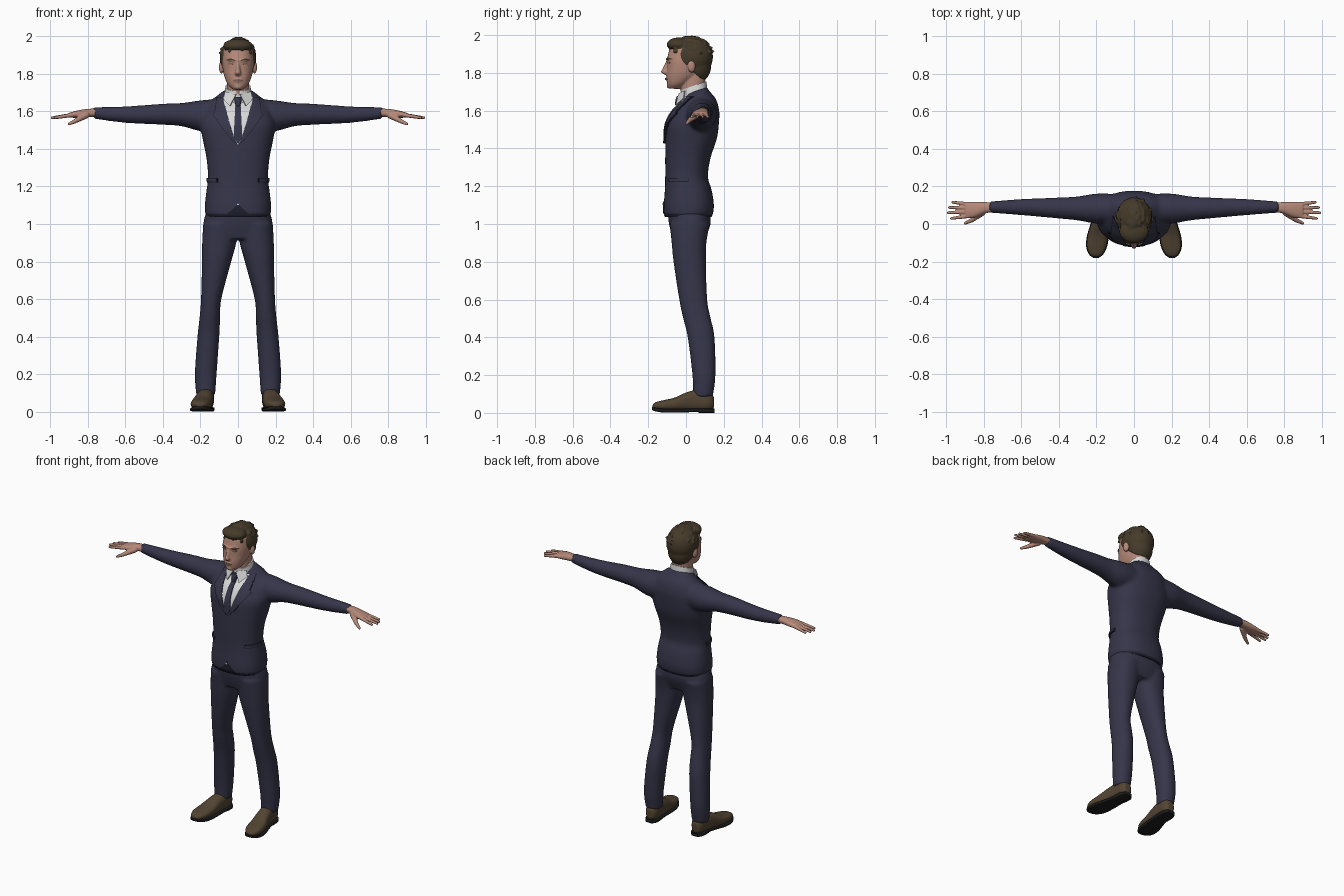
import bpy, bmesh, math, random
from mathutils import Vector, Matrix
from mathutils.bvhtree import BVHTree

random.seed(4)
if "Cube" in bpy.data.objects:
    bpy.data.objects.remove(bpy.data.objects["Cube"])


def material(name, *rgb):
    m = bpy.data.materials.new(name)
    m.use_nodes = True
    m.diffuse_color = (*rgb, 1)
    m.node_tree.nodes["Principled BSDF"].inputs["Base Color"].default_value = (*rgb, 1)
    return m


NAVY = material("navy cloth", .036, .036, .068)
DARK = material("dark navy", .014, .014, .026)
SKIN = material("skin", .46, .25, .19)
SHADE = material("deep skin", .27, .13, .1)
HAIR = material("brown hair", .06, .043, .023)
WHITE = material("white shirt", .68, .69, .68)
SHOE = material("brown leather", .085, .058, .032)
BLACK = material("black rubber", .012, .012, .012)


def loft(bm, rings, axis="z", n=2.2, side=1, seg=36, steps=4):
    """Closed tube; ring = along, centre a, centre b, radius a, radius b, tilt."""
    rings = [Vector(list(r) + [0] * (6 - len(r))) for r in rings]
    path = []
    for i in range(len(rings) - 1):
        p0, p1, p2, p3 = (rings[max(0, min(len(rings) - 1, i + k))] for k in (-1, 0, 1, 2))
        for k in range(steps):
            t = k / steps
            path.append(p1 + (p2 - p0) * (t / 2) + (2 * p0 - 5 * p1 + 4 * p2 - p3) * (t * t / 2)
                        + (3 * p1 - p0 - 3 * p2 + p3) * (t ** 3 / 2))
    path.append(rings[-1])
    loops = []
    for along, ca, cb, ra, rb, tilt in path:
        loop = []
        for j in range(seg):
            ang = 2 * math.pi * j / seg
            c, s = (math.copysign(abs(f(ang)) ** (2 / n), f(ang)) for f in (math.cos, math.sin))
            a, b = ca + ra * c, cb + rb * s
            co = {"z": (a, b, along + tilt * rb * s), "x": (along, a, b), "y": (a, along, b)}[axis]
            loop.append(bm.verts.new((co[0] * side, co[1], co[2])))
        loops.append(loop)
    for lo, hi in zip(loops, loops[1:]):
        for j in range(seg):
            k = (j + 1) % seg
            bm.faces.new((lo[j], lo[k], hi[k], hi[j]))
    bm.faces.new(loops[0])
    bm.faces.new(loops[-1])


def blob(bm, centre, radii, rot=None):
    m = Matrix.Translation(centre) @ (rot or Matrix()) @ Matrix.Diagonal((*radii, 1))
    return bmesh.ops.create_uvsphere(bm, u_segments=24, v_segments=16, radius=1, matrix=m)["verts"]


def finger(bm, a, b, ra, rb, side):
    a, b = (Vector((p[0] * side, p[1], p[2])) for p in (a, b))
    for i in range(13):
        r = ra + (rb - ra) * i / 12
        blob(bm, a.lerp(b, i / 12), (r, r, r))


def finish(name, bm, mat, voxel=0, smooth=0, thick=0):
    """Make the object; with a voxel size, fuse its volumes into one smooth skin."""
    bmesh.ops.recalc_face_normals(bm, faces=bm.faces)
    me = bpy.data.meshes.new(name)
    bm.to_mesh(me)
    bm.free()
    ob = bpy.data.objects.new(name, me)
    bpy.context.collection.objects.link(ob)
    if voxel:
        mod = ob.modifiers.new("fuse", "REMESH")
        mod.mode, mod.voxel_size = "VOXEL", voxel
        mod = ob.modifiers.new("soften", "SMOOTH")
        mod.factor, mod.iterations = .5, smooth
    if thick:
        mod = ob.modifiers.new("thickness", "SOLIDIFY")
        mod.thickness, mod.offset = thick, 0
    if ob.modifiers:
        dg = bpy.context.evaluated_depsgraph_get()
        ob.data = bpy.data.meshes.new_from_object(ob.evaluated_get(dg))
        ob.modifiers.clear()
    ob.data.materials.clear()
    ob.data.materials.append(mat)
    bpy.ops.object.select_all(action="DESELECT")
    ob.select_set(True)
    bpy.context.view_layer.objects.active = ob
    bpy.ops.object.shade_smooth_by_angle(angle=math.radians(50))
    return ob


def surface(ob):
    return BVHTree.FromPolygons([v.co for v in ob.data.vertices], [p.vertices for p in ob.data.polygons])


def patch(name, mat, tree, f, lift=.004, nu=8, nv=16, polar=False):
    """Thin plate laid on a surface; f(u, v) gives x (or an angle) and z."""
    bm = bmesh.new()
    rows = []
    for j in range(nv + 1):
        row = []
        for i in range(nu + 1):
            x, z = f(i / nu, j / nv)
            start, way = Vector((x, -1, z)), Vector((0, 1, 0))
            if polar:
                way = Vector((-math.sin(x), math.cos(x), 0))
                start = Vector((0, .02, z)) - way
            hit = tree.ray_cast(start, way)
            if hit[0] is None:
                hit = tree.find_nearest(Vector((x, 0, z)))
            row.append(bm.verts.new(hit[0] - way * lift))
        rows.append(row)
    for a, b in zip(rows, rows[1:]):
        for i in range(nu):
            bm.faces.new((a[i], a[i + 1], b[i + 1], b[i]))
    bmesh.ops.remove_doubles(bm, verts=bm.verts, dist=.0002)
    return finish(name, bm, mat, thick=.005)


# Jacket: torso and sleeves fused
bm = bmesh.new()
loft(bm, [(1.045, 0, .012, .174, .13), (1.1, 0, .015, .177, .133), (1.18, 0, .012, .168, .124),
          (1.25, 0, .003, .16, .113), (1.35, 0, .01, .168, .12), (1.45, 0, .027, .188, .136),
          (1.53, 0, .036, .2, .138), (1.6, 0, .055, .18, .121), (1.65, 0, .065, .15, .092, .15),
          (1.685, 0, .056, .105, .066, .3), (1.705, 0, .053, .08, .06, .35)], n=2.35)
for s in (1, -1):
    loft(bm, [(.08, .08, 1.58, .08, .09), (.2, .082, 1.577, .08, .082), (.3, .083, 1.583, .064, .062),
              (.4, .085, 1.585, .056, .056), (.6, .09, 1.583, .043, .044), (.77, .09, 1.592, .03, .031)], "x", 2, s)
jacket = finish("jacket", bm, NAVY, .01, 5)
cloth = surface(jacket)

# Dark underside of the hem
bm = bmesh.new()
loft(bm, [(1.038, 0, .012, .168, .124), (1.05, 0, .012, .172, .129)], n=2.35)
finish("jacket_hem", bm, DARK)

# Trousers
bm = bmesh.new()
loft(bm, [(.92, 0, .015, .165, .085), (1, 0, .02, .184, .11), (1.07, 0, .015, .168, .112)], n=2.4)
for s in (1, -1):
    loft(bm, [(.085, .172, .09, .05, .052), (.2, .172, .095, .058, .061), (.4, .158, .08, .058, .071),
              (.5, .15, .058, .055, .073), (.6, .143, .038, .054, .074), (.8, .114, .02, .078, .086),
              (.9, .1, .016, .091, .092), (1, .092, .02, .094, .106)], side=s)
finish("trousers", bm, NAVY, .01, 4)

# Shoes with soles and heels
for s, word in ((1, "left"), (-1, "right")):
    bm = bmesh.new()
    loft(bm, [(.148, .17, .055, .022, .03), (.12, .17, .065, .041, .055), (.06, .173, .065, .044, .058),
              (0, .181, .058, .048, .05), (-.06, .192, .045, .055, .036), (-.12, .199, .04, .053, .027),
              (-.16, .202, .037, .036, .02), (-.177, .203, .034, .015, .01)], "y", 2.5, s)
    finish(word + "_shoe", bm, SHOE, .006, 3)
    bm = bmesh.new()
    loft(bm, [(.152, .17, .014, .022, .01), (.12, .17, .014, .044, .01), (.04, .175, .014, .046, .01),
              (-.06, .192, .011, .058, .01), (-.12, .199, .012, .056, .01), (-.162, .202, .018, .038, .01),
              (-.18, .203, .023, .015, .008)], "y", 5, s)
    loft(bm, [(.15, .17, .011, .026, .011), (.12, .17, .011, .043, .011), (.065, .173, .011, .043, .011)], "y", 6, s)
    finish(word + "_sole", bm, BLACK)

# Hands
for s, word in ((1, "left"), (-1, "right")):
    bm = bmesh.new()
    loft(bm, [(.74, .09, 1.593, .024, .021), (.8, .086, 1.592, .031, .022), (.85, .077, 1.586, .042, .02),
              (.9, .075, 1.58, .044, .013)], "x", 2.2, s)
    for y0, x1, y1 in ((.042, .973, .03), (.064, .991, .06), (.086, .984, .088), (.106, .966, .116)):
        finger(bm, (.885, y0, 1.581), (x1, y1, 1.567), .0115, .008, s)
    finger(bm, (.81, .06, 1.58), (.865, .02, 1.55), .018, .012, s)
    finger(bm, (.865, .02, 1.55), (.9, .004, 1.533), .012, .008, s)
    finish(word + "_hand", bm, SKIN, .004, 2)

# Head with neck, nose, brow and ears
bm = bmesh.new()
blob(bm, (0, .03, 1.88), (.086, .104, .103))
loft(bm, [(1.716, 0, -.06, .026, .03), (1.74, 0, -.046, .052, .053), (1.78, 0, -.02, .071, .084),
          (1.82, 0, -.008, .08, .093), (1.87, 0, 0, .084, .1), (1.93, 0, .005, .078, .092)])
loft(bm, [(1.62, 0, .04, .062, .06), (1.7, 0, .036, .06, .064), (1.8, 0, .04, .06, .064)])
loft(bm, [(1.866, 0, -.09, .008, .014), (1.82, 0, -.1, .013, .026), (1.804, 0, -.1, .017, .033),
          (1.79, 0, -.095, .012, .018)])
blob(bm, (0, -.086, 1.872), (.055, .02, .011))
blob(bm, (0, -.092, 1.768), (.028, .017, .014))
blob(bm, (0, -.083, 1.732), (.024, .02, .016))
for s in (1, -1):
    blob(bm, (s * .088, .03, 1.835), (.013, .021, .034), Matrix.Rotation(s * .25, 4, "Z"))
head = finish("head", bm, SKIN, .005, 3)
face = surface(head)


def spot(cx, cz, w, h, bend=0):
    def f(u, v):
        x = 2 * u - 1
        return cx + w * x, cz - bend * x * x + h * (2 * v - 1) * math.sqrt(max(.04, 1 - x * x))
    return f


for s, word in ((1, "left"), (-1, "right")):
    patch(word + "_eyebrow", HAIR, face, spot(s * .04, 1.876, .023, .004, .004), .001, 8, 3)
    patch(word + "_eye", SHADE, face, spot(s * .039, 1.854, .015, .004), .0005, 8, 3)
patch("lips", SHADE, face, spot(0, 1.767, .026, .005, .002), .0005, 8, 3)

# Hair: rounded volumes cut along the hairline, with short tufts
bm = bmesh.new()
blob(bm, (0, .033, 1.885), (.097, .11, .108))
blob(bm, (0, .05, 1.835), (.082, .083, .092))
blob(bm, (0, -.04, 1.95), (.078, .062, .037))
for i in range(70):
    a, e = random.uniform(0, 2 * math.pi), random.uniform(.15, 1.5)
    d = Vector((math.cos(a) * math.cos(e), math.sin(a) * math.cos(e), math.sin(e)))
    p = Vector((0, .025, 1.885)) + Vector((d.x * .092, d.y * .108, d.z * .104))
    blob(bm, p, (.008, .024, .009), Matrix.Rotation(random.uniform(-.7, .7), 4, "Z"))
bmesh.ops.bisect_plane(bm, geom=bm.verts[:] + bm.edges[:] + bm.faces[:], plane_co=(0, 0, 1.838),
                       plane_no=(0, -.85, -1), clear_outer=True)
bmesh.ops.holes_fill(bm, edges=[e for e in bm.edges if e.is_boundary], sides=0)
finish("hair", bm, HAIR, .005, 2)

# Shirt collar band and its two points
bm = bmesh.new()
loft(bm, [(1.66, 0, .043, .079, .07, .35), (1.7, 0, .042, .072, .069, .35), (1.732, 0, .04, .067, .068, .35)])
finish("shirt_collar", bm, WHITE)
for s, word in ((1, "left"), (-1, "right")):
    bm = bmesh.new()
    bm.faces.new([bm.verts.new((s * x, y, z)) for x, y, z in
                  ((.01, -.036, 1.69), (.068, -.006, 1.705), (.078, -.012, 1.665), (.043, -.053, 1.628))])
    finish(word + "_collar_point", bm, WHITE, thick=.006)


# Shirt front, tie and lapels follow the neckline
def opening(t):
    return .003 + .078 * t ** .75


def neckline(u, v):
    return (2 * u - 1) * opening(v), 1.425 + .25 * v


def tie_shape(u, v):
    w = min(opening(v) * .95, .013 + .012 * (1 - v))
    return (2 * u - 1) * w, 1.43 + .225 * v


patch("shirt_front", WHITE, cloth, neckline, .003)
patch("tie", NAVY, cloth, tie_shape, .009)
bm = bmesh.new()
loft(bm, [(1.63, 0, -.045, .012, .013), (1.655, 0, -.04, .018, .016), (1.678, 0, -.034, .021, .014)])
finish("tie_knot", bm, NAVY)


def lapel(side, extra):
    def f(u, v):
        width = .078 * (v / .68) ** .9 if v < .68 else .06 - .1 * (v - .68)
        return side * (opening(v) - extra / 2 + u * (width + extra * 1.5)), 1.425 + .25 * v
    return f


for s, word in ((1, "left"), (-1, "right")):
    patch(word + "_lapel_edge", DARK, cloth, lapel(s, .004), .003, 8, 25)
    patch(word + "_lapel", NAVY, cloth, lapel(s, 0), .007, 8, 25)
    patch(word + "_pocket_edge", DARK, cloth, lambda u, v: (s * (.78 + .75 * u), 1.222 + .022 * v), .002, 10, 3, True)
    patch(word + "_pocket_flap", NAVY, cloth, lambda u, v: (s * (.8 + .71 * u), 1.227 + .017 * v), .005, 10, 3, True)

# Cutaway at the front of the jacket
patch("jacket_cutaway", DARK, cloth, lambda u, v: ((2 * u - 1) * .06 * (1 - v) ** 1.6, 1.055 + .065 * v), .002)
patch("shirt_glimpse", WHITE, cloth, lambda u, v: ((2 * u - 1) * .008 * (1 - v), 1.1 + .012 * v), .004, 2, 2)
